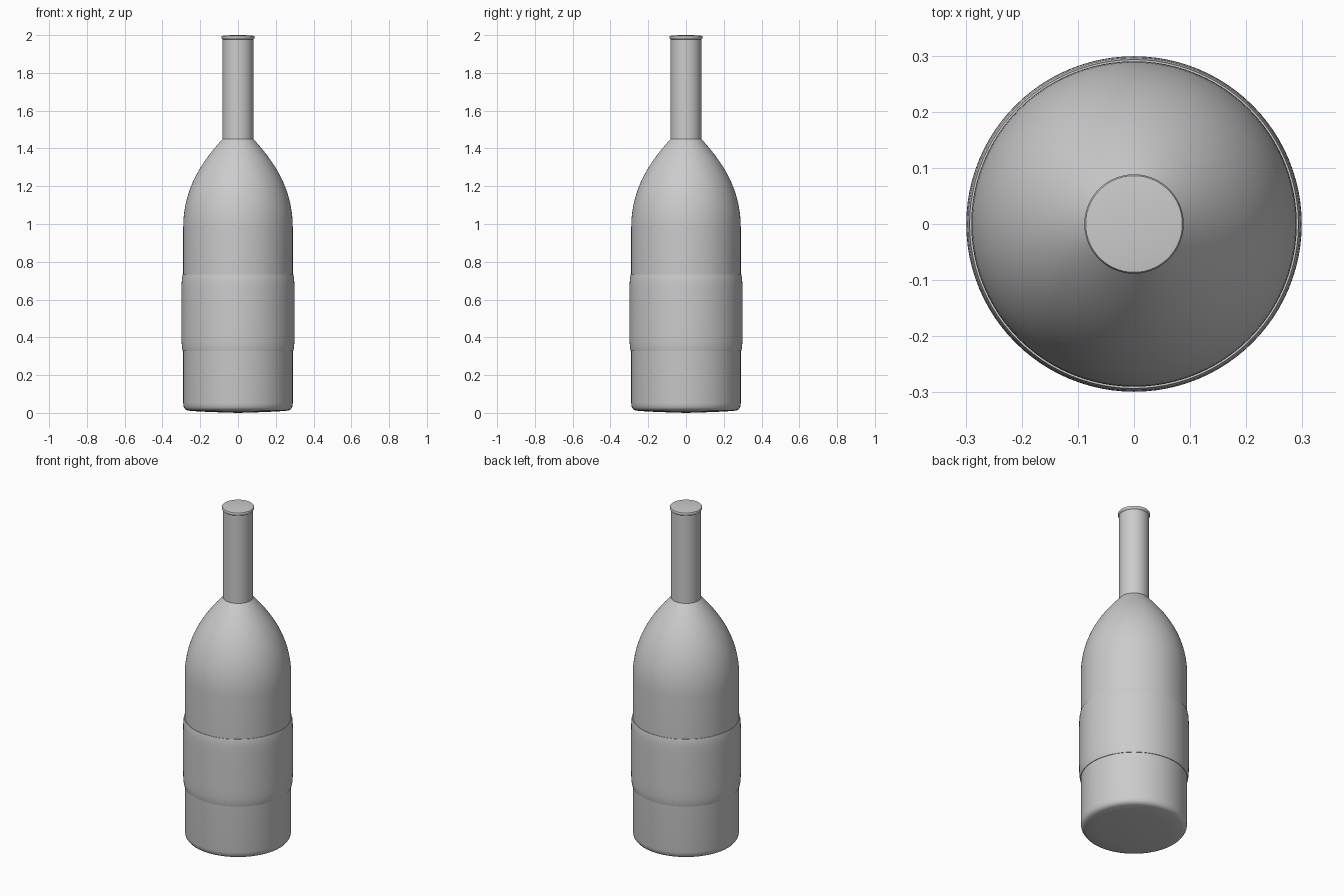
import bpy, math
from mathutils import Vector
from mathutils.geometry import interpolate_bezier

if "Cube" in bpy.data.objects:
    bpy.data.objects.remove(bpy.data.objects["Cube"])

SEGMENTS = 96


def lathe(name, profile):
    """Revolve (radius, z) points around z; a zero radius becomes a pole."""
    verts, rings, faces = [], [], []
    for r, z in profile:
        n = 1 if r == 0 else SEGMENTS
        rings.append([len(verts) + i for i in range(n)])
        for i in range(n):
            a = 2 * math.pi * i / n
            verts.append((r * math.cos(a), r * math.sin(a), z))
    for lo, hi in zip(rings, rings[1:]):
        for i in range(SEGMENTS):
            j = (i + 1) % SEGMENTS
            if len(lo) == 1:
                faces.append((lo[0], hi[j], hi[i]))
            elif len(hi) == 1:
                faces.append((lo[i], lo[j], hi[0]))
            else:
                faces.append((lo[i], lo[j], hi[j], hi[i]))
    mesh = bpy.data.meshes.new(name)
    mesh.from_pydata(verts, [], faces)
    obj = bpy.data.objects.new(name, mesh)
    bpy.context.collection.objects.link(obj)
    bpy.ops.object.select_all(action='DESELECT')
    obj.select_set(True)
    bpy.context.view_layer.objects.active = obj
    bpy.ops.object.shade_smooth_by_angle(angle=math.radians(35))
    return obj


# Bottle: gently bulged base, straight body, curved shoulder, neck and lip
shoulder = interpolate_bezier(Vector((0.29, 0.98)), Vector((0.29, 1.19)),
                              Vector((0.19, 1.33)), Vector((0.082, 1.45)), 24)
base = [(0, 0), (0.10, 0.003), (0.20, 0.007), (0.265, 0.012),
        (0.279, 0.018), (0.287, 0.03), (0.29, 0.05)]
neck = [(0.082, 1.978), (0.086, 1.981), (0.0885, 1.986), (0.0885, 1.992),
        (0.086, 1.996), (0.06, 1.999), (0, 2.0)]
lathe("bottle", base + [(p.x, p.y) for p in shoulder] + neck)

# Label band: thin sleeve that swells slightly between its edges
lathe("label_band", [(0.289, 0.328), (0.293, 0.328), (0.2965, 0.345),
                     (0.2985, 0.375), (0.299, 0.42), (0.299, 0.64),
                     (0.2985, 0.685), (0.2965, 0.715), (0.293, 0.732),
                     (0.289, 0.732)])
